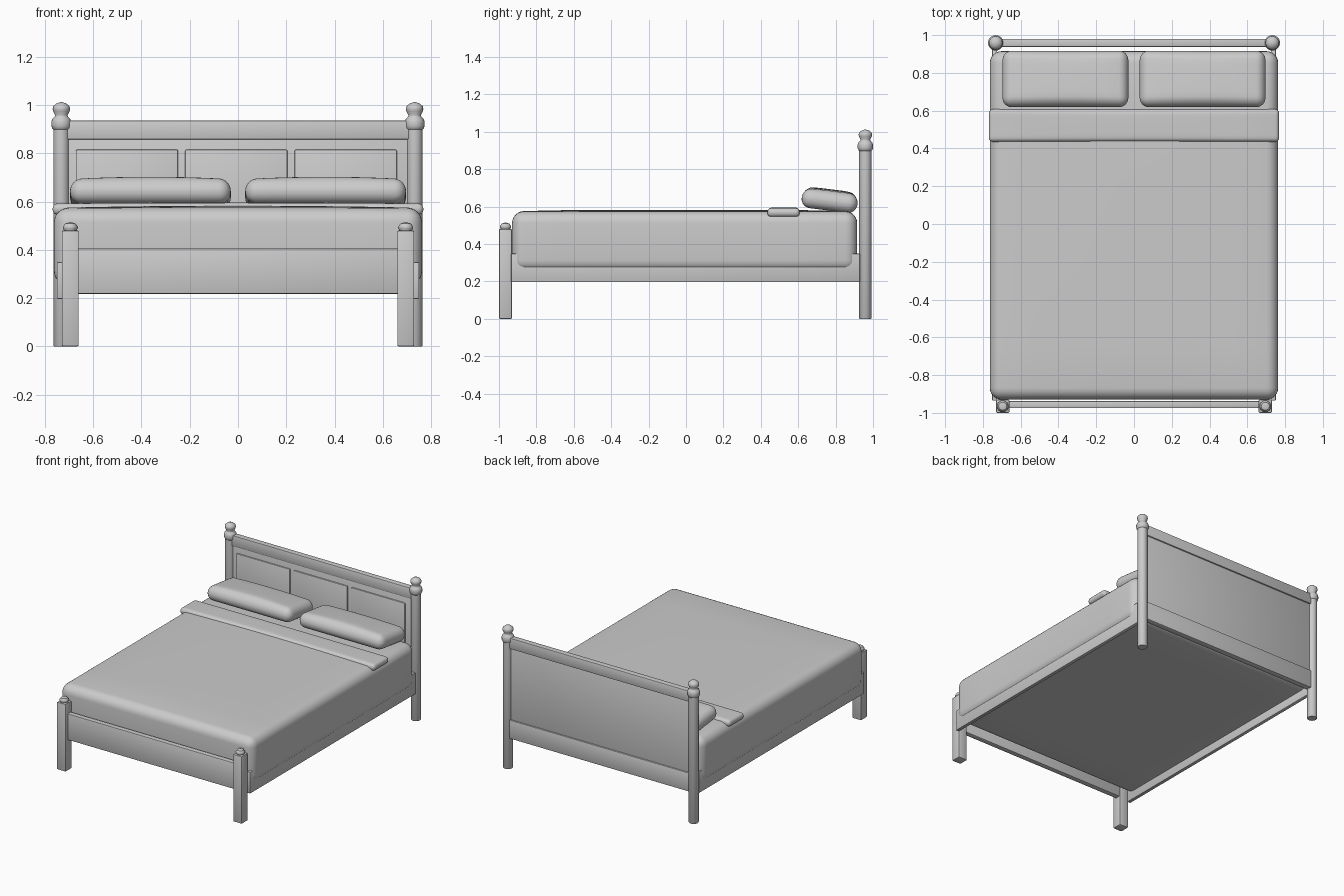
import bpy, bmesh, math
from mathutils import Matrix

if "Cube" in bpy.data.objects:
    bpy.data.objects.remove(bpy.data.objects["Cube"])


def finish(name, bm):
    bmesh.ops.recalc_face_normals(bm, faces=bm.faces)
    me = bpy.data.meshes.new(name)
    bm.to_mesh(me)
    bm.free()
    ob = bpy.data.objects.new(name, me)
    bpy.context.collection.objects.link(ob)
    bpy.ops.object.select_all(action='DESELECT')
    ob.select_set(True)
    bpy.context.view_layer.objects.active = ob
    bpy.ops.object.shade_smooth_by_angle(angle=math.radians(40))
    return ob


def box(name, x, y, z, bevel=0.004, segs=2, crown=0.0):
    """Rounded box from (min, max) ranges; crown bulges the top upward."""
    bm = bmesh.new()
    bmesh.ops.create_cube(bm, size=2)
    for v in bm.verts:
        v.co = [(a + b) / 2 + c * (b - a) / 2 for (a, b), c in zip((x, y, z), v.co)]
    bmesh.ops.bevel(bm, geom=bm.edges[:], offset=bevel, segments=segs,
                    profile=0.5, affect='EDGES')
    if crown:
        # slice lengthways and crossways so the top can bulge
        mid = [(a + b) / 2 for a, b in (x, y, z)]
        half = [(b - a) / 2 for a, b in (x, y, z)]
        for axis in (0, 1):
            no = [float(axis == k) for k in range(3)]
            for i in range(-3, 4):
                co = list(mid)
                co[axis] += (half[axis] - bevel) * i / 4
                bmesh.ops.bisect_plane(bm, geom=bm.verts[:] + bm.edges[:] + bm.faces[:],
                                       plane_co=co, plane_no=no)
        for v in bm.verts:
            if v.co.z > mid[2]:
                u, w = [(v.co[k] - mid[k]) / half[k] for k in (0, 1)]
                up = (v.co.z - mid[2]) / half[2]
                v.co.z += crown * up * (1 - u ** 2) * (1 - w ** 4)
    return finish(name, bm)


def lathe(name, profile, x, y, sides):
    bm = bmesh.new()
    vs = [bm.verts.new((r, 0, h)) for r, h in profile]
    es = [bm.edges.new(p) for p in zip(vs, vs[1:])]
    bmesh.ops.spin(bm, geom=vs + es, cent=(0, 0, 0), axis=(0, 0, 1),
                   angle=math.tau, steps=sides)
    bmesh.ops.remove_doubles(bm, verts=bm.verts, dist=1e-5)
    bmesh.ops.translate(bm, verts=bm.verts, vec=(x, y, 0))
    return finish(name, bm)


head_profile = [(0, 0), (.031, 0), (.033, .003), (.033, .898), (.037, .902), (.041, .912),
                (.041, .932), (.036, .944), (.027, .952), (.026, .958), (.034, .974),
                (.036, .984), (.034, .995), (.02, 1.007), (0, 1.013)]
cap_profile = [(0, .47), (.027, .47), (.027, .483), (.031, .489), (.031, .496),
               (.022, .509), (0, .515)]

# posts, side rails and pillows, mirrored left and right
for s, side in ((-1, "left"), (1, "right")):
    lathe(f"head_post_{side}", head_profile, s * .732, .959, 20)
    box(f"foot_post_{side}", (s * .695 - .035, s * .695 + .035), (-1, -.93), (0, .48), .006)
    lathe(f"foot_post_cap_{side}", cap_profile, s * .695, -.965, 10)
    box(f"side_rail_{side}", (s * .738 - .013, s * .738 + .013), (-.935, .93), (.197, .348))
    pillow = box(f"pillow_{side}", (-.333, .333), (-.15, .15), (-.052, .05), .049, 6, .012)
    pillow.matrix_world = Matrix.Translation((s * .363, .768, .631)) @ \
        Matrix.Rotation(math.radians(-7), 4, 'X')

# headboard
box("headboard_panel", (-.71, .71), (.946, .97), (.24, .9), .002)
box("headboard_top_rail", (-.71, .71), (.938, .98), (.857, .935), .005)
box("headboard_bottom_rail", (-.71, .71), (.938, .98), (.217, .35), .005)
for i in (-1, 0, 1):
    cx = i * .453 - .007
    box(f"headboard_raised_panel_{i + 2}", (cx - .212, cx + .212), (.936, .95), (.4, .815), .006)

# footboard
box("footboard", (-.68, .68), (-.975, -.937), (.218, .405), .005)

# covered mattress and folded blanket edge
box("mattress_cover", (-.763, .763), (-.93, .915), (.252, .574), .062, 6, .009)
box("blanket_fold", (-.768, .768), (.435, .608), (.545, .592), .021, 4, .004)
